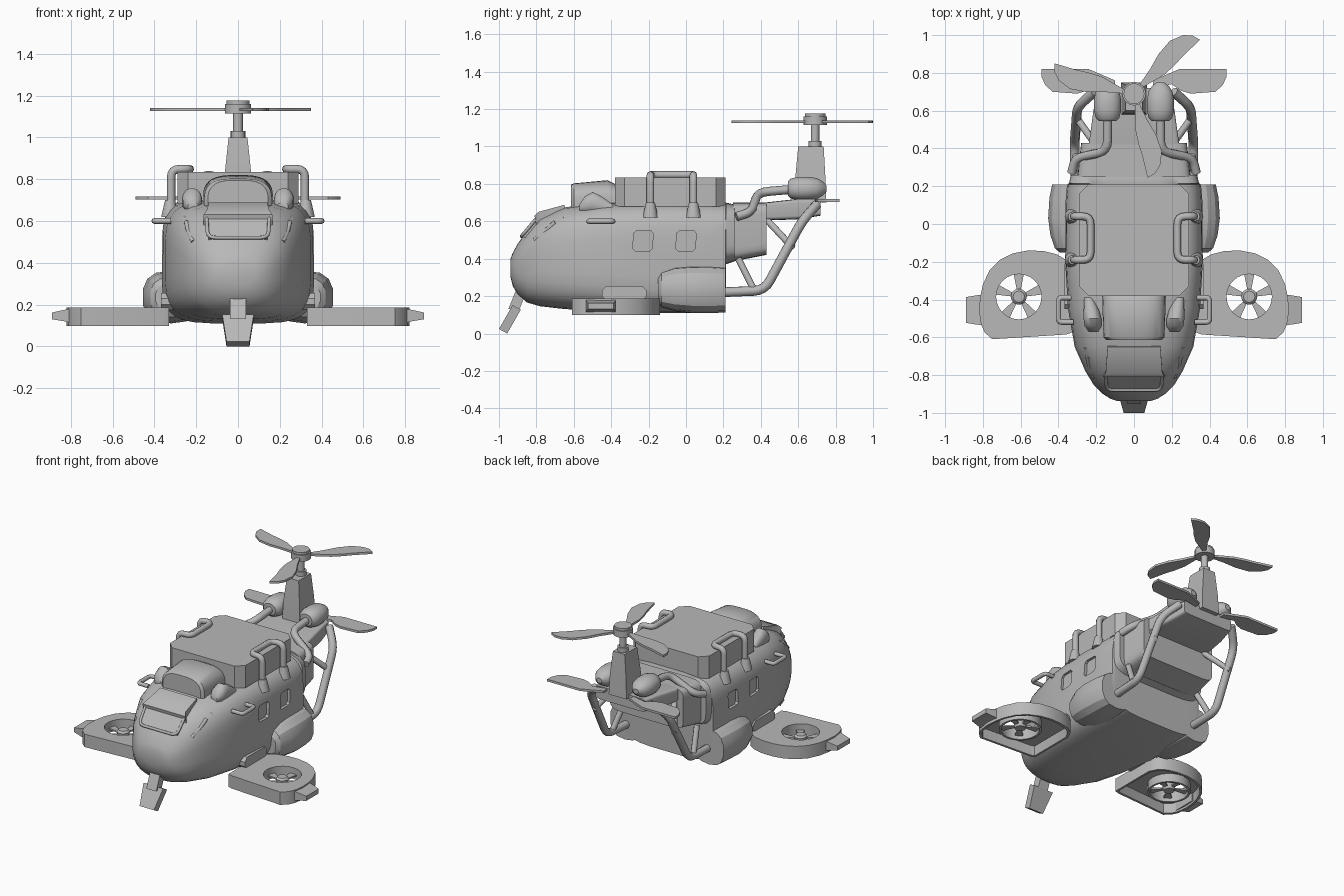
import bpy, bmesh, math
from mathutils import Vector

if "Cube" in bpy.data.objects:
    bpy.data.objects.remove(bpy.data.objects["Cube"])

grey = bpy.data.materials.new("hull grey")
grey.diffuse_color = (0.48, 0.48, 0.48, 1)
grey.use_nodes = True
grey.node_tree.nodes["Principled BSDF"].inputs["Base Color"].default_value = grey.diffuse_color


def finish(ob, angle=35):
    ob.data.materials.clear()
    ob.data.materials.append(grey)
    bpy.ops.object.select_all(action='DESELECT')
    ob.select_set(True)
    bpy.context.view_layer.objects.active = ob
    if ob.type == 'CURVE':
        bpy.ops.object.convert(target='MESH')
    bpy.ops.object.shade_smooth_by_angle(angle=math.radians(angle))
    return ob


def loft(name, rings, angle=35, shade=True):
    """Skin closed rings of equal length and cap both ends."""
    bm = bmesh.new()
    vs = [[bm.verts.new(p) for p in r] for r in rings]
    n = len(vs[0])
    for a, b in zip(vs, vs[1:]):
        for i in range(n):
            bm.faces.new((a[i], a[(i + 1) % n], b[(i + 1) % n], b[i]))
    bm.faces.new(vs[0])
    bm.faces.new(vs[-1])
    bmesh.ops.recalc_face_normals(bm, faces=bm.faces)
    me = bpy.data.meshes.new(name)
    bm.to_mesh(me)
    bm.free()
    ob = bpy.data.objects.new(name, me)
    bpy.context.collection.objects.link(ob)
    return finish(ob, angle) if shade else ob


def oval(y, hw, z0, z1, e=4, cx=0, n=32):
    """Superellipse section across the body at depth y."""
    pts = []
    for i in range(n):
        t = 2 * math.pi * (i + .5) / n
        c, s = math.cos(t), math.sin(t)
        pts.append((cx + hw * math.copysign(abs(c) ** (2 / e), c), y,
                    (z0 + z1) / 2 + (z1 - z0) / 2 * math.copysign(abs(s) ** (2 / e), s)))
    return pts


def slab(name, outline, z0, z1, s=1):
    return loft(name, [[(s * x, y, z) for x, y in outline] for z in (z0, z1)])


def rect(cx, y, hw, hd, z, ch=0.0):
    """Horizontal rectangle ring, optionally with cut corners."""
    if not ch:
        return [(cx - hw, y - hd, z), (cx + hw, y - hd, z), (cx + hw, y + hd, z), (cx - hw, y + hd, z)]
    c = [(-hw + ch, -hd), (hw - ch, -hd), (hw, -hd + ch), (hw, hd - ch),
         (hw - ch, hd), (-hw + ch, hd), (-hw, hd - ch), (-hw, -hd + ch)]
    return [(cx + a, y + b, z) for a, b in c]


def disc(x, y, z, r, n=20):
    return [(x + r * math.cos(2 * math.pi * i / n), y + r * math.sin(2 * math.pi * i / n), z) for i in range(n)]


def tube(name, pts, r, s=1, bend=.04):
    """Round pipe through points, with rounded corners."""
    p = [Vector((s * x, y, z)) for x, y, z in pts]
    out = [p[0]]
    for a, b, c in zip(p, p[1:], p[2:]):
        u = b + (a - b).normalized() * min(bend, (a - b).length * .45)
        v = b + (c - b).normalized() * min(bend, (c - b).length * .45)
        out += [u.lerp(b, t).lerp(b.lerp(v, t), t) for t in (0, .25, .5, .75, 1)]
    out.append(p[-1])
    cu = bpy.data.curves.new(name, 'CURVE')
    cu.dimensions, cu.bevel_depth, cu.bevel_resolution, cu.use_fill_caps = '3D', r, 2, True
    sp = cu.splines.new('POLY')
    sp.points.add(len(out) - 1)
    for q, v in zip(sp.points, out):
        q.co = (*v, 1)
    ob = bpy.data.objects.new(name, cu)
    bpy.context.collection.objects.link(ob)
    return finish(ob, 50)


def holed(name, loops, z0, z1):
    """Flat plate whose inner loops become holes."""
    cu = bpy.data.curves.new(name, 'CURVE')
    cu.dimensions, cu.fill_mode, cu.extrude = '2D', 'BOTH', (z1 - z0) / 2
    for lp in loops:
        sp = cu.splines.new('POLY')
        sp.points.add(len(lp) - 1)
        for q, v in zip(sp.points, lp):
            q.co = (v[0], v[1], 0, 1)
        sp.use_cyclic_u = True
    ob = bpy.data.objects.new(name, cu)
    ob.location.z = (z0 + z1) / 2
    bpy.context.collection.objects.link(ob)
    return finish(ob)


# Fuselage: depth, half width, bottom, top, squareness
body = loft("fuselage", [oval(*v) for v in (
    (-.938, .085, .30, .40, 2.2), (-.925, .125, .25, .435, 2.3), (-.9, .165, .21, .48, 2.5),
    (-.85, .215, .165, .55, 2.8), (-.78, .258, .145, .625, 3), (-.65, .315, .13, .675, 3.5),
    (-.45, .35, .12, .70, 4), (-.2, .365, .11, .705, 4.5), (.12, .363, .11, .705, 4.5),
    (.21, .355, .115, .70, 4.5), (.215, .345, .37, .70, 5), (.26, .335, .385, .69, 5))], shade=False)
# Recessed cabin windows
for s in (-1, 1):
    for y in (-.23, 0):
        cut = loft("window_cutter", [[(s * x, y + a + b * .06, .495 + b) for a, b, _ in rect(0, 0, .052, .055, 0, .014)]
                                     for x in (.343, .5)], shade=False)
        cut.hide_render = True
        m = body.modifiers.new("cut", 'BOOLEAN')
        m.operation, m.object, m.solver = 'DIFFERENCE', cut, 'EXACT'
        bpy.context.view_layer.objects.active = body
        bpy.ops.object.modifier_apply(modifier="cut")
        bpy.data.objects.remove(cut)
finish(body)

# Rear block and tail deck
loft("rear_block", [oval(.25, .30, .385, .70, 8), oval(.43, .28, .42, .70, 8)])
loft("tail_deck", [oval(.42, .24, .605, .70, 10), oval(.6, .215, .61, .72, 10), oval(.72, .19, .63, .72, 10)])

# Roof box and cockpit hump
loft("roof_box", [rect(0, -.085, .29, .295, z, .05) for z in (.68, .835)])
loft("cockpit_hump", [oval(-.615, .145, .58, .795, 3), oval(-.60, .162, .58, .803, 3),
                      oval(-.42, .168, .58, .82, 3), oval(-.38, .168, .58, .80, 3)])

# Windscreen, brow and its frame
loft("windscreen", [[(-w, y, z), (w, y, z), (w, y + .03, z - .03), (-w, y + .03, z - .03)]
                    for w, y, z in ((.14, -.875, .525), (.15, -.80, .615))])
loft("brow", [[(-w, y, z), (w, y, z), (w, y + .01, z - .05), (-w, y + .01, z - .05)]
              for w, y, z in ((.165, -.81, .63), (.15, -.79, .65), (.14, -.65, .688))])
tube("windscreen_frame", [(-.15, -.80, .615), (-.145, -.88, .52), (.145, -.88, .52), (.15, -.80, .615)], .009)

# Nose gun
loft("gun_neck", [rect(0, y, .038, .03, z) for y, z in ((-.92, .13), (-.87, .255))])
loft("gun_barrel", [[(-w, y - .022, z + .012), (w, y - .022, z + .012), (w, y + .022, z - .012), (-w, y + .022, z - .012)]
                    for w, y, z in ((.055, -.978, .012), (.075, -.905, .14))])

# Tail fin, mast and rotor
loft("tail_fin", [rect(0, .665, .068, .085, .70), rect(0, .665, .062, .08, .84), rect(0, .668, .045, .068, 1.0)])
for name, r, z0, z1 in (("mast_collar", .035, .99, 1.03), ("mast", .023, 1.0, 1.13), ("rotor_hub", .063, 1.115, 1.16),
                        ("hub_cap", .055, 1.155, 1.175)):
    loft(name, [disc(0, .69, z, r, 16) for z in (z0, z1)])
blade = ((.04, .03), (.16, .10), (.22, .155), (.26, .20), (.35, .285), (.31, .308), (.26, .31),
         (.19, .28), (.13, .21), (.085, .13), (.03, .05))
for k in range(3):
    c, s = math.cos(k * 2 * math.pi / 3), math.sin(k * 2 * math.pi / 3)
    slab("rotor_blade", [(x * c - y * s, .69 + x * s + y * c) for x, y in blade], 1.125, 1.14)

wing = [(.33, -.25), (.36, -.19), (.41, -.16), (.48, -.143), (.56, -.14), (.64, -.155), (.71, -.19), (.765, -.245),
        (.80, -.32), (.815, -.39), (.82, -.46), (.81, -.53), (.79, -.575), (.75, -.61), (.36, -.585), (.33, -.575)]
hx, hy = .61, -.385
for s in (-1, 1):
    # Stabiliser
    slab("stabiliser", [(.1, .72), (.2, .74), (.25, .705), (.3, .69), (.43, .70), (.47, .735),
                        (.49, .78), (.49, .82), (.24, .82), (.1, .76)], .703, .718, s)
    # Engine pod and exhaust pipe
    loft("engine_pod", [oval(y, r, .775 - r * .87, .775 + r * .87, 2.2, s * .14, 20) for y, r in
         ((.545, .045), (.56, .062), (.60, .073), (.65, .073), (.70, .065), (.73, .045), (.75, .02))])
    tube("exhaust_pipe", [(.33, .27, .625), (.31, .35, .65), (.14, .385, .755), (.14, .56, .77)], .024, s, .06)
    # Tail truss
    tube("truss_rail", [(.21, .70, .69), (.30, .62, .60), (.315, .42, .23), (.31, .18, .22)], .026, s, .06)
    tube("truss_brace", [(.31, .57, .46), (.21, .43, .61)], .019, s)
    tube("lower_brace", [(.31, .36, .24), (.28, .28, .40)], .019, s)
    # Roof handrail with feet
    tube("roof_handrail", [(.32, .04, .62), (.32, .04, .848), (.23, .04, .848), (.23, -.19, .848),
                           (.32, -.19, .848), (.32, -.19, .62)], .02, s)
    for y in (.04, -.19):
        loft("handrail_foot", [disc(s * .325, y, z, r, 12) for z, r in ((.62, .042), (.70, .024))])
    # Side step
    tube("side_step", [(.32, -.52, .6), (.40, -.52, .6), (.40, -.39, .6), (.32, -.39, .6)], .014, s, .02)
    # Headlamp fairing
    loft("lamp_fairing", [oval(y, w, z0, z1, 2.2, s * cx, 16) for y, w, z0, z1, cx in
         ((-.57, .025, .65, .69, .215), (-.54, .046, .64, .735, .217), (-.50, .048, .64, .757, .22),
          (-.46, .042, .63, .74, .225), (-.39, .025, .63, .69, .24))])
    # Slanted cockpit side windows
    for d in (0, 1):
        tube("side_window_bar", [(x + d * .008, y + d * .05, z + d * .02) for x, y, z in
                                 ((.213, -.81, .50), (.237, -.75, .55), (.247, -.70, .595))], .012, s)
    # Sponson
    loft("sponson", [oval(y, w, z0, z1, 2.6, s * .32, 14) for y, w, z0, z1 in
         ((-.15, .075, .17, .30), (-.13, .10, .14, .33), (-.06, .125, .12, .355),
          (.03, .137, .11, .362), (.14, .130, .11, .36), (.21, .115, .112, .355))], 25)
    # Arched wing mount
    loft("wing_mount", [[(s * x, -.33 + a, .215 + b) for a, b, _ in rect(0, 0, .12, .04, 0, .025)]
                        for x in (.28, .368)])
    # Ducted fan wing: open-bottomed shell with a duct ring
    w = [(s * x, y) for x, y in wing]
    inner = [(s * (.57 + (x - .57) * .94), -.375 + (y + .375) * .93) for x, y in wing]
    holed("wing_top", [w, disc(s * hx, hy, 0, .12, 24)], .168, .187)
    holed("wing_rim", [w, inner], .098, .17)
    holed("fan_duct", [disc(s * hx, hy, 0, .135, 24), disc(s * hx, hy, 0, .12, 24)], .11, .185)
    loft("fan_hub", [disc(s * hx, hy, z, r, 16) for z, r in ((.12, .035), (.16, .042), (.172, .03))])
    for k in range(5):
        a = 2 * math.pi * k / 5 + math.pi / 2
        dirs = [(.03, -.3), (.122, -.22), (.122, .22), (.03, .3)]
        slab("fan_blade", [(hx + r * math.cos(a + d), hy + r * math.sin(a + d)) for r, d in dirs], .135, .145, s)
    # Wing tip
    loft("wing_tip", [[(s * x, y, z) for y, z in ((-.455 - h, z0), (-.455 + h, z0), (-.455 + h, z1), (-.455 - h, z1))]
                      for x, h, z0, z1 in ((.79, .08, .11, .183), (.83, .078, .12, .175), (.89, .068, .13, .162))])
